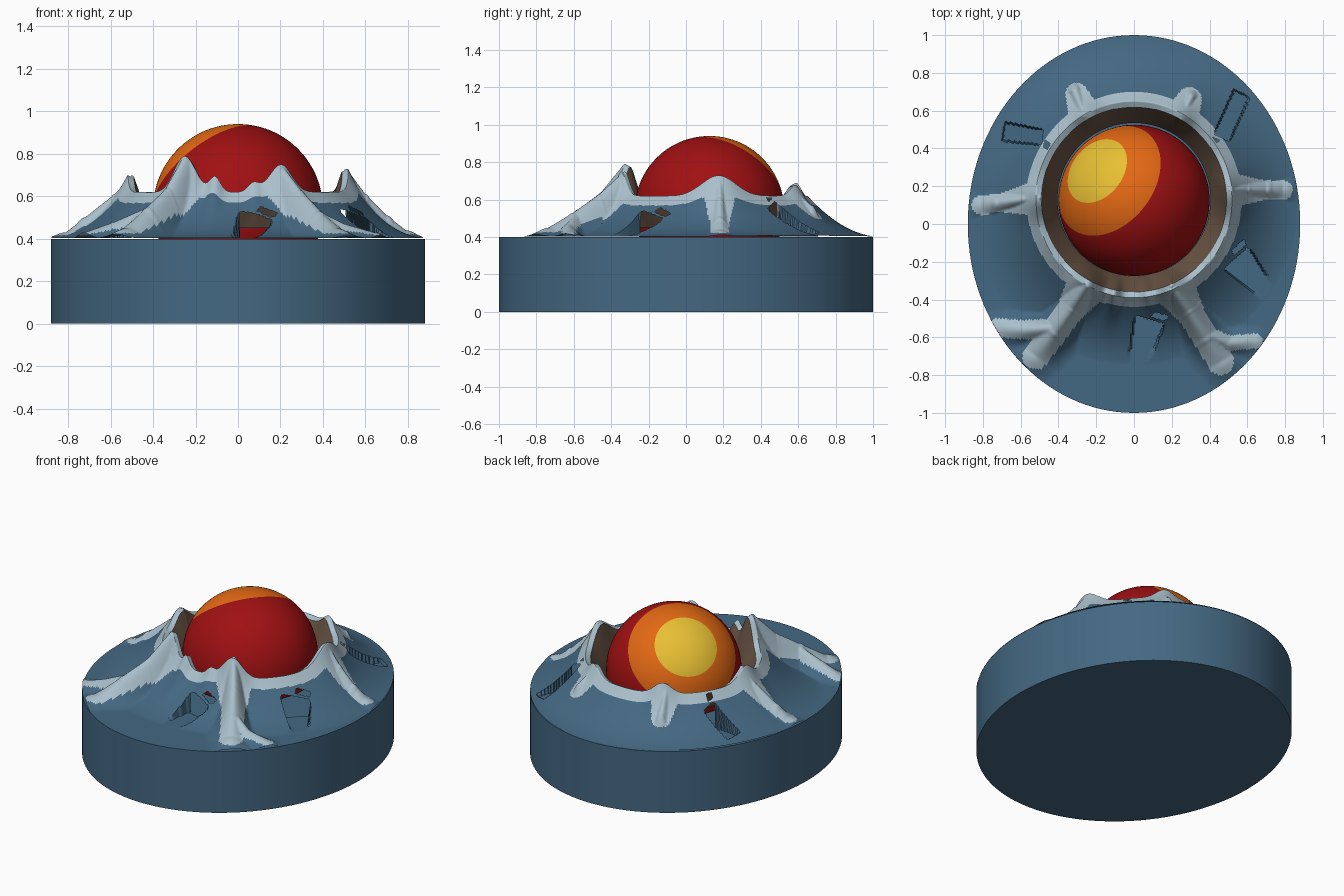
import bpy, bmesh, math
from mathutils import Vector, Matrix

if "Cube" in bpy.data.objects:
    bpy.data.objects.remove(bpy.data.objects["Cube"])


def material(name, rgb):
    lin = [(c / 255 / 12.92) if c < 11 else ((c / 255 + 0.055) / 1.055) ** 2.4 for c in rgb]
    m = bpy.data.materials.new(name)
    m.use_nodes = True
    m.diffuse_color = (*lin, 1)
    m.node_tree.nodes["Principled BSDF"].inputs["Base Color"].default_value = (*lin, 1)
    return m


BLUE = material("slate_blue", (68, 104, 130))
GREY = material("pale_grey", (170, 192, 204))
BROWN = material("earth_brown", (104, 83, 67))
RED = material("deep_red", (160, 16, 18))
ORANGE = material("orange", (228, 105, 20))
YELLOW = material("yellow", (232, 192, 52))


def finish(bm, name, mats, angle):
    me = bpy.data.meshes.new(name)
    bm.to_mesh(me)
    bm.free()
    for m in mats:
        me.materials.append(m)
    ob = bpy.data.objects.new(name, me)
    bpy.context.collection.objects.link(ob)
    bpy.ops.object.select_all(action='DESELECT')
    ob.select_set(True)
    bpy.context.view_layer.objects.active = ob
    bpy.ops.object.shade_smooth_by_angle(angle=math.radians(angle))
    return ob


RX, RY, TOP = 0.88, 1.0, 0.4      # oval base
CENTRE = Vector((0, 0.13))        # crater centre
INNER = 0.49                      # crater mouth radius
SEGS, RINGS = 480, 80

# Rim peaks: angle in degrees, extra height, angular width
PEAKS = [(5, .11, 14), (180, .08, 10), (241, .17, 9), (293, .13, 9),
         (61, .06, 8), (118, .07, 8), (258, .07, 4), (278, .04, 4)]

# Ridges: colour half-width, then crest points running down the slope
RIDGES = [
    (.05, [(-.5, .14, .70), (-.58, .13, .61), (-.72, .11, .50), (-.81, .10, .43)]),
    (.05, [(.51, .18, .73), (.6, .18, .61), (.7, .18, .51), (.79, .18, .44)]),
    (.07, [(-.25, -.33, .79), (-.33, -.45, .64), (-.42, -.57, .55), (-.52, -.70, .45)]),
    (.05, [(-.42, -.55, .55), (-.58, -.56, .48), (-.72, -.55, .43)]),
    (.07, [(.2, -.33, .75), (.29, -.46, .63), (.38, -.6, .53), (.46, -.73, .45)]),
    (.04, [(.38, -.58, .53), (.5, -.63, .47), (.64, -.62, .43)]),
    (.045, [(-.26, .57, .68), (-.31, .70, .55)]),
    (.045, [(.25, .56, .67), (.30, .67, .57)]),
]

# Sunken fracture slabs: start, end, half-width at start and end
SLABS = [
    (Vector((.08, -.52)), Vector((-.02, -.87)), .08, .032),
    (Vector((.55, -.19)), Vector((.78, -.45)), .085, .03),
    (Vector((.47, .47)), Vector((.57, .69)), .045, .045),
    (Vector((-.50, .46)), Vector((-.69, .49)), .04, .05),
]


def rim_height(a):
    h = 0
    for ang, amp, wid in PEAKS:
        d = (math.degrees(a) - ang + 180) % 360 - 180
        h += amp * math.exp(-(d / wid) ** 2)
    return h


def ridge_info(p):
    """Best ridge height and smallest distance beyond its coloured strip."""
    best, edge = 0, 9
    for width, pts in RIDGES:
        for a, b in zip(pts, pts[1:]):
            a2, ab = Vector(a[:2]), Vector(b[:2]) - Vector(a[:2])
            t = min(1, max(0, (p - a2).dot(ab) / ab.length_squared))
            d = (p - a2 - ab * t).length
            crest = a[2] + (b[2] - a[2]) * t - TOP
            best = max(best, crest * math.exp(-(d / (width + .015)) ** 2))
            edge = min(edge, d - width)
    return best, edge


def slab_coords(p, slab):
    """Distance along, distance across, length and half-width for one slab."""
    start, end, w0, w1 = slab
    axis = end - start
    n = axis.normalized()
    s = (p - start).dot(n)
    c = (p - start).dot(Vector((-n.y, n.x)))
    k = min(1, max(0, s / axis.length))
    return s, c, axis.length, w0 + (w1 - w0) * k


def terrain_height(p):
    rel = p - CENTRE
    r, a = rel.length, math.atan2(rel.y, rel.x)
    f = max(0, 1 - max(0, r - .52) / .4)
    h = .22 * f ** 2 + rim_height(a) * f ** 4 - .5 * max(0, .52 - r)
    h = max(h, ridge_info(p)[0])
    for slab in SLABS:
        s, c, length, w = slab_coords(p, slab)
        if 0 < s < length and abs(c) < w:
            h = min(h, .004)
    return TOP + max(h, .003)


def edge_radius(a):
    """Distance from crater centre to the oval edge."""
    c, s = math.cos(a), math.sin(a)
    qa = (c / RX) ** 2 + (s / RY) ** 2
    qb = CENTRE.y * s / RY ** 2
    qc = (CENTRE.y / RY) ** 2 - 1
    return (-qb + math.sqrt(qb * qb - qa * qc)) / qa * .999


def polar_mesh(rings, point):
    bm = bmesh.new()
    grid = [[bm.verts.new(point(i / rings, math.tau * j / SEGS)) for j in range(SEGS)]
            for i in range(rings + 1)]
    for low, high in zip(grid, grid[1:]):
        for j in range(SEGS):
            k = (j + 1) % SEGS
            bm.faces.new((low[j], high[j], high[k], low[k]))
    return bm


def polar(r, a):
    return CENTRE + Vector((math.cos(a), math.sin(a))) * r


# Oval base block
bm = bmesh.new()
bmesh.ops.create_cone(bm, cap_ends=True, segments=128, radius1=1, radius2=1, depth=TOP,
                      matrix=Matrix.Translation((0, 0, TOP / 2)))
bmesh.ops.scale(bm, vec=(RX, RY, 1), verts=bm.verts)
finish(bm, "oval_base", [BLUE], 30)


# Crater slopes with rim and ridges
def slope_point(u, a):
    p = polar(INNER + (edge_radius(a) - INNER) * u ** 1.25, a)
    return (*p, terrain_height(p))


bm = polar_mesh(RINGS, slope_point)
holes = []
for f in bm.faces:
    p = f.calc_center_median().xy
    r = (p - CENTRE).length
    flare = .05 * max(0, 1 - (r - .5) / .2)
    f.material_index = int(r < .57 or ridge_info(p)[1] < flare)
    for slab in SLABS:
        s, c, length, w = slab_coords(p, slab)
        doorway = -.015 < s < .012 and abs(c) < w * .95
        gash = -.06 < s < -.03 and -.2 * w < c + s * .5 < .8 * w
        if (doorway or gash) and r > .53:
            holes.append(f)
            break
bmesh.ops.delete(bm, geom=holes, context='FACES')
finish(bm, "crater_slopes", [BLUE, GREY], 50)


# Sloping inner wall of the crater
def wall_point(u, a):
    top = terrain_height(polar(INNER, a))
    return (*polar(.405 + (INNER - .405) * u, a), .45 + (top - .45) * u)


finish(polar_mesh(8, wall_point), "crater_wall", [BROWN], 50)

# Glowing ball, with colour caps around its tilted pole
bm = bmesh.new()
bmesh.ops.create_uvsphere(bm, u_segments=72, v_segments=90, radius=.4)
for f in bm.faces:
    ang = math.degrees(f.calc_center_median().angle(Vector((0, 0, 1))))
    f.material_index = 2 if ang < 28 else 1 if ang < 54 else 0
tilt = Vector((-.55, .44, .71)).to_track_quat('Z', 'Y').to_matrix().to_4x4()
bm.transform(Matrix.Translation((0, .125, .54)) @ tilt)
finish(bm, "glowing_ball", [RED, ORANGE, YELLOW], 60)
